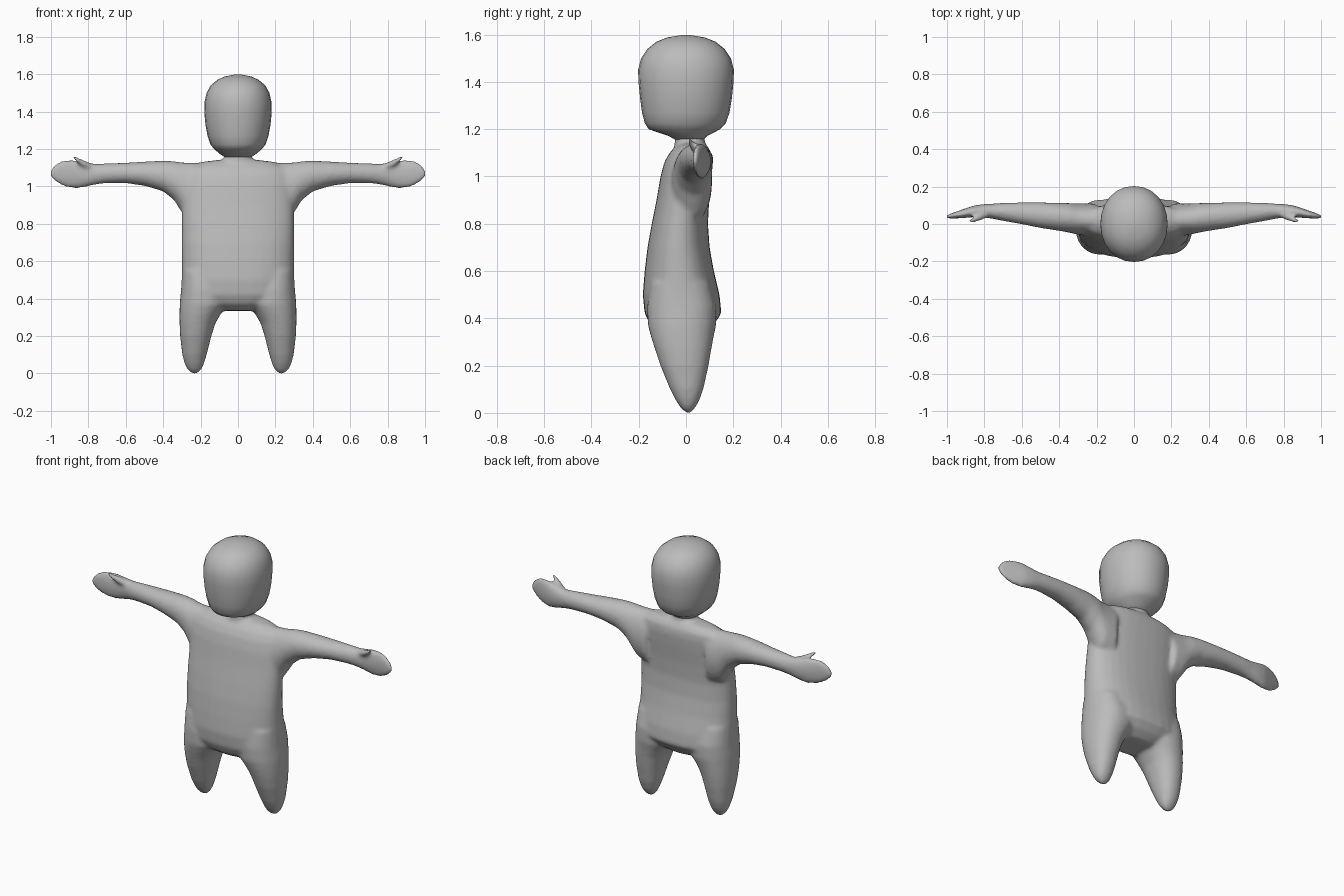
import bpy, bmesh, math

grey = bpy.data.materials.new("soft grey")
grey.diffuse_color = (0.5, 0.5, 0.5, 1)


def loft(bm, rings, place, n=20, power=2.0):
    """Skin closed superellipse rings. Ring: (station, u0, u1, v0, v1) extents."""
    loops = []
    for t, u0, u1, v0, v1 in rings:
        loop = []
        for i in range(n):
            a = 2 * math.pi * i / n
            c, s = math.cos(a), math.sin(a)
            u = math.copysign(abs(c) ** (2 / power), c) * (u1 - u0) / 2 + (u0 + u1) / 2
            v = math.copysign(abs(s) ** (2 / power), s) * (v1 - v0) / 2 + (v0 + v1) / 2
            loop.append(bm.verts.new(place(t, u, v)))
        loops.append(loop)
    for a, b in zip(loops, loops[1:]):
        for i in range(n):
            j = (i + 1) % n
            bm.faces.new((a[i], a[j], b[j], b[i]))
    bm.faces.new(loops[0])
    bm.faces.new(loops[-1])


def finish(bm, name):
    bmesh.ops.recalc_face_normals(bm, faces=bm.faces)
    me = bpy.data.meshes.new(name)
    bm.to_mesh(me)
    bm.free()
    me.materials.append(grey)
    ob = bpy.data.objects.new(name, me)
    bpy.context.collection.objects.link(ob)
    for p in me.polygons:
        p.use_smooth = True
    return ob


# torso: z, x range, y range
torso = [(0.335, -.12, .12, -.10, .07), (0.37, -.24, .24, -.15, .115),
         (0.42, -.30, .30, -.175, .15), (0.5, -.302, .302, -.183, .142),
         (0.6, -.30, .30, -.175, .118), (0.7, -.30, .30, -.163, .10),
         (0.8, -.30, .30, -.145, .093), (0.9, -.30, .30, -.125, .098),
         (1.0, -.30, .30, -.108, .108), (1.06, -.29, .29, -.092, .112),
         (1.1, -.27, .27, -.07, .108), (1.13, -.20, .20, -.04, .09),
         (1.142, -.10, .10, -.02, .07)]
# leg: z, x range, y range
leg = [(0.0, .215, .25, .0, .022), (0.02, .195, .27, -.022, .038),
       (0.05, .182, .285, -.042, .056), (0.1, .167, .298, -.068, .074),
       (0.2, .142, .31, -.109, .096), (0.27, .12, .313, -.132, .108),
       (0.32, .09, .313, -.148, .117), (0.37, .05, .312, -.162, .128),
       (0.45, .05, .305, -.165, .13), (0.55, .08, .298, -.15, .10)]
# arm and mitten hand: x, y range, z range
arm = [(0.2, -.07, .11, .80, 1.125), (0.28, -.06, .11, .83, 1.128),
       (0.31, -.055, .11, .875, 1.13), (0.34, -.048, .112, .925, 1.135),
       (0.4, -.037, .113, .973, 1.138), (0.5, -.022, .116, 1.003, 1.133),
       (0.6, -.002, .116, 1.017, 1.127), (0.7, .016, .113, 1.017, 1.123),
       (0.76, .028, .109, 1.01, 1.121), (0.81, .036, .106, .998, 1.128),
       (0.86, .036, .098, .988, 1.14), (0.9, .033, .084, .99, 1.145),
       (0.94, .03, .07, 1.002, 1.14), (0.98, .028, .056, 1.025, 1.118),
       (1.004, .032, .046, 1.05, 1.09)]
# thumb: x, y range, z range
thumb = [(0.77, .04, .08, 1.08, 1.118), (0.81, .022, .065, 1.095, 1.135),
         (0.845, .008, .045, 1.115, 1.15), (0.875, .006, .028, 1.14, 1.167),
         (0.885, .01, .022, 1.152, 1.168)]
# neck: z, x range, y range
neck = [(1.08, -.12, .12, -.05, .09), (1.13, -.088, .088, -.05, .083),
        (1.16, -.072, .072, -.046, .078), (1.2, -.08, .08, -.06, .085)]

bm = bmesh.new()
loft(bm, torso, lambda t, u, v: (u, v, t), 32, 2.3)
loft(bm, neck, lambda t, u, v: (u, v, t))
for s in (1, -1):
    loft(bm, leg, lambda t, u, v: (s * u, v, t), 24, 2.2)
    loft(bm, arm, lambda t, u, v: (s * t, u, v), 24)
    loft(bm, thumb, lambda t, u, v: (s * t, u, v), 12)
body = finish(bm, "body")
# melt the limbs into one smooth skin
remesh = body.modifiers.new("merge", 'REMESH')
remesh.mode = 'VOXEL'
remesh.voxel_size = 0.011
remesh.use_smooth_shade = True
smooth = body.modifiers.new("blend", 'SMOOTH')
smooth.factor = 0.5
smooth.iterations = 8

# head: z, x range, y range
head = [(z, -x, x, -y0, y1) for z, x, y0, y1 in (
    (1.155, .068, .045, .075), (1.172, .095, .075, .09), (1.2, .128, .158, .145),
    (1.225, .148, .174, .168), (1.27, .163, .186, .184), (1.33, .174, .194, .194),
    (1.39, .18, .20, .20), (1.45, .179, .203, .203), (1.5, .168, .19, .19),
    (1.54, .146, .163, .163), (1.57, .11, .125, .125), (1.588, .07, .08, .08),
    (1.598, .02, .02, .02))]
bm = bmesh.new()
loft(bm, head, lambda t, u, v: (u, v, t), 24, 2.1)
finish(bm, "head")
